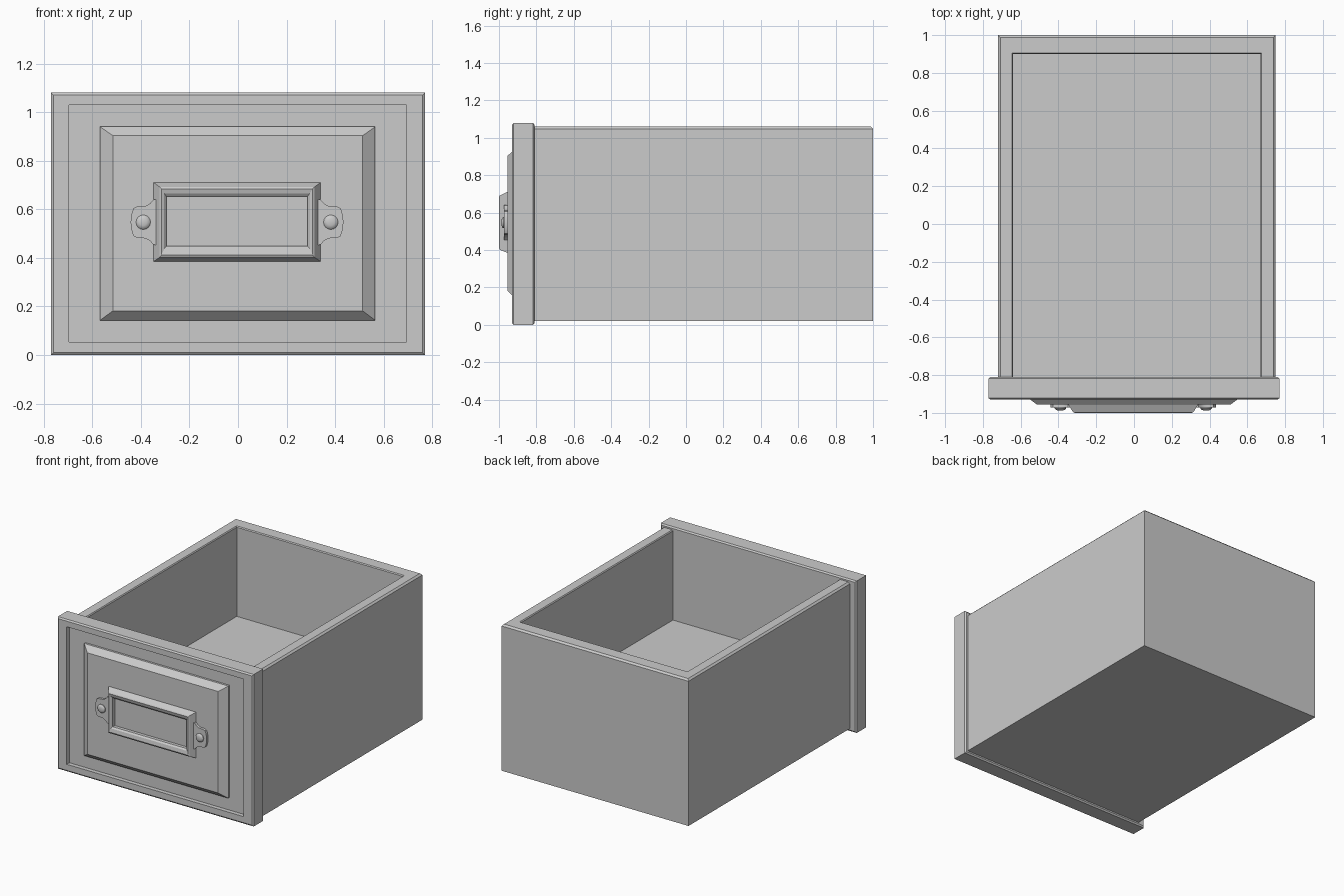
import bpy, bmesh, math

if "Cube" in bpy.data.objects:
    bpy.data.objects.remove(bpy.data.objects["Cube"])


def loft(name, loops, smooth=False):
    """Skin a list of equal-length point loops and cap both ends."""
    bm = bmesh.new()
    rings = [[bm.verts.new(p) for p in loop] for loop in loops]
    n = len(rings[0])
    for a, b in zip(rings, rings[1:]):
        for i in range(n):
            j = (i + 1) % n
            bm.faces.new((a[i], a[j], b[j], b[i]))
    bm.faces.new(rings[0])
    bm.faces.new(rings[-1])
    bmesh.ops.recalc_face_normals(bm, faces=bm.faces)
    mesh = bpy.data.meshes.new(name)
    bm.to_mesh(mesh)
    bm.free()
    ob = bpy.data.objects.new(name, mesh)
    bpy.context.collection.objects.link(ob)
    if smooth:
        bpy.ops.object.select_all(action='DESELECT')
        bpy.context.view_layer.objects.active = ob
        ob.select_set(True)
        bpy.ops.object.shade_smooth_by_angle(angle=math.radians(35))
    return ob


def upright(x0, x1, z0, z1, y):
    """Rectangle facing the front."""
    return [(x0, y, z0), (x1, y, z0), (x1, y, z1), (x0, y, z1)]


def level(x0, x1, y0, y1, z):
    """Horizontal rectangle."""
    return [(x0, y0, z), (x1, y0, z), (x1, y1, z), (x0, y1, z)]


# Drawer box: outer walls, softened rim, inner walls and raised floor
loft("drawer_box", [
    level(-0.72, 0.75, -0.85, 1.0, 0.02),
    level(-0.72, 0.75, -0.85, 1.0, 1.048),
    level(-0.708, 0.738, -0.85, 0.988, 1.06),
    level(-0.645, 0.675, -0.825, 0.905, 1.06),
    level(-0.64, 0.67, -0.82, 0.90, 1.053),
    level(-0.64, 0.67, -0.82, 0.90, 0.42),
])

# Front board with chamfered edges and a sunken field
loft("drawer_front", [
    upright(-0.76, 0.76, 0.01, 1.07, -0.81),
    upright(-0.77, 0.77, 0.0, 1.08, -0.818),
    upright(-0.77, 0.77, 0.0, 1.08, -0.922),
    upright(-0.76, 0.76, 0.01, 1.07, -0.93),
    upright(-0.695, 0.693, 0.053, 1.03, -0.93),
    upright(-0.695, 0.693, 0.053, 1.03, -0.90),
])

# Raised panel with sloping borders
loft("raised_panel", [
    upright(-0.568, 0.565, 0.143, 0.94, -0.895),
    upright(-0.568, 0.565, 0.143, 0.94, -0.915),
    upright(-0.515, 0.513, 0.182, 0.903, -0.955),
])

# Label holder frame, stepping back to the card
loft("label_holder", [
    upright(-0.347, 0.339, 0.386, 0.71, -0.95),
    upright(-0.347, 0.339, 0.386, 0.71, -0.958),
    upright(-0.323, 0.315, 0.402, 0.692, -0.995),
    upright(-0.315, 0.307, 0.412, 0.684, -1.0),
    upright(-0.304, 0.296, 0.438, 0.666, -0.995),
    upright(-0.295, 0.286, 0.448, 0.653, -0.985),
    upright(-0.295, 0.286, 0.448, 0.653, -0.962),
])

# Mounting ears and screws, mirrored about the holder's centre
MID_X, MID_Z = -0.004, 0.547
HALF_EAR = [(0.33, 0.095), (0.345, 0.092), (0.357, 0.078), (0.375, 0.067),
            (0.395, 0.065), (0.413, 0.064), (0.425, 0.058), (0.431, 0.045),
            (0.436, 0.024), (0.438, 0.0)]
EAR = HALF_EAR + [(x, -z) for x, z in reversed(HALF_EAR[:-1])]
SCREW = [(0.03, -0.965), (0.03, -0.977), (0.025, -0.983), (0.014, -0.987)]

for side, sign in (("left", -1), ("right", 1)):
    loft(side + "_ear", [[(MID_X + sign * x, y, MID_Z + z) for x, z in EAR]
                         for y in (-0.95, -0.972)], True)
    loft(side + "_screw", [
        [(MID_X + sign * 0.386 + r * math.cos(i * math.tau / 16), y,
          MID_Z + r * math.sin(i * math.tau / 16)) for i in range(16)]
        for r, y in SCREW], True)
